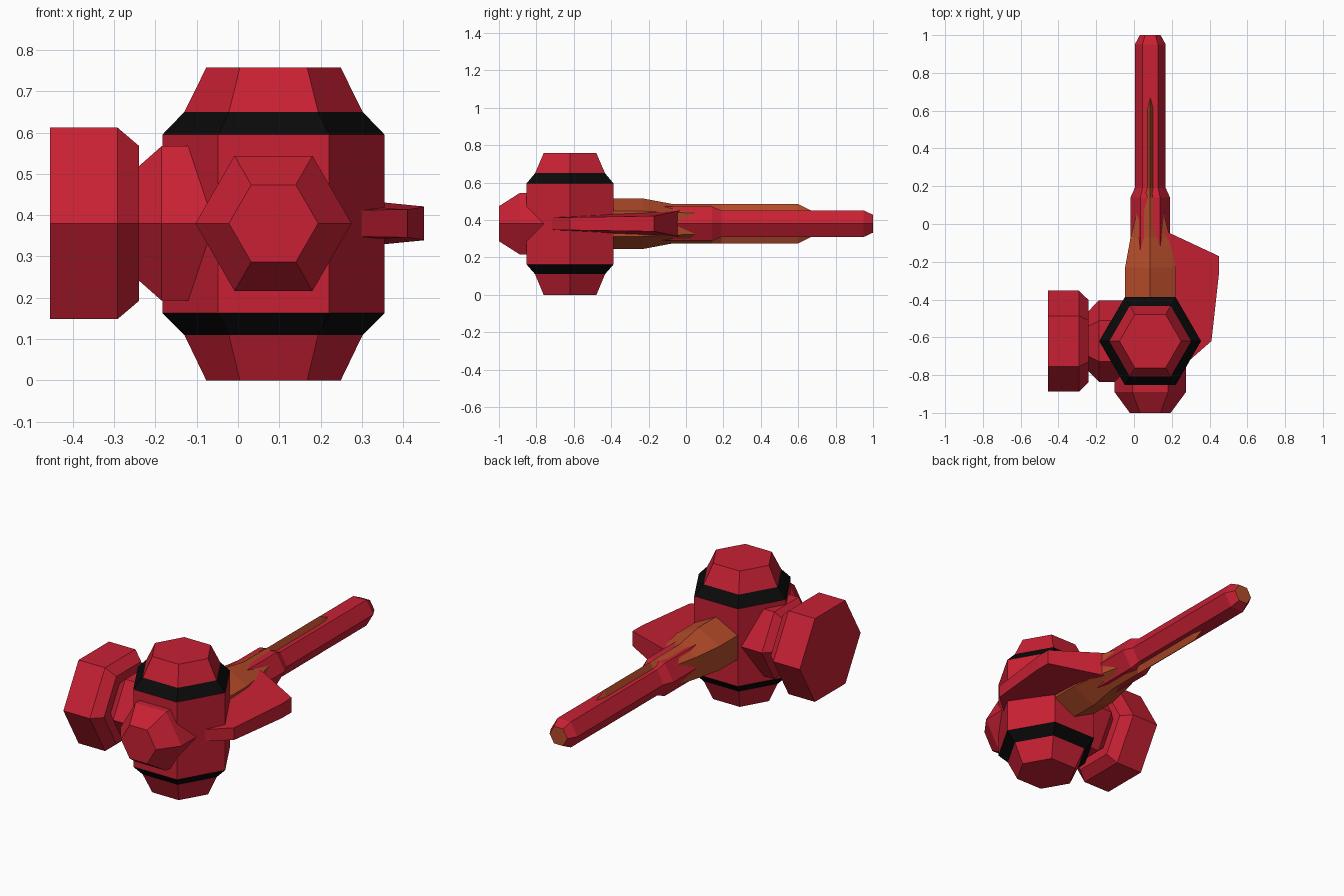
import bpy, bmesh
from math import sin, cos, radians
from mathutils import Vector

if "Cube" in bpy.data.objects:
    bpy.data.objects.remove(bpy.data.objects["Cube"])

CX, CY, CZ = 0.086, -0.62, 0.38   # centre of the drum


def material(name, rgb):
    m = bpy.data.materials.new(name)
    m.diffuse_color = (*rgb, 1)
    m.use_nodes = True
    m.node_tree.nodes["Principled BSDF"].inputs["Base Color"].default_value = m.diffuse_color
    return m


RED = material("red", (0.58, 0.015, 0.034))
BLACK = material("black", (0.003, 0.003, 0.003))
ORANGE = material("orange", (0.45, 0.07, 0.022))


def loft(name, rings, mats, accents=(), accent_cap=False):
    """Skin a list of equal point rings; accents = segments in second material."""
    bm = bmesh.new()
    loops = [[bm.verts.new(p) for p in ring] for ring in rings]
    n = len(loops[0])
    bm.faces.new(loops[0])
    end = bm.faces.new(loops[-1])
    if accent_cap:
        end.material_index = 1
    for k, (a, b) in enumerate(zip(loops, loops[1:])):
        for i in range(n):
            j = (i + 1) % n
            f = bm.faces.new((a[i], a[j], b[j], b[i]))
            f.material_index = 1 if k in accents else 0
    bmesh.ops.recalc_face_normals(bm, faces=bm.faces)
    mesh = bpy.data.meshes.new(name)
    bm.to_mesh(mesh)
    bm.free()
    for m in mats:
        mesh.materials.append(m)
    ob = bpy.data.objects.new(name, mesh)
    bpy.context.collection.objects.link(ob)
    return ob


def hex_rings(axis, profile):
    """Hexagon rings for (position, radius) pairs along x, y or z."""
    rings = []
    for t, r in profile:
        uv = [(r * cos(radians(60 * i)), r * sin(radians(60 * i))) for i in range(6)]
        if axis == "z":
            rings.append([(CX + u, CY + v, t) for u, v in uv])
        elif axis == "y":
            rings.append([(CX + u, t, CZ + v) for u, v in uv])
        else:
            rings.append([(t, CY + u, CZ + v) for u, v in uv])
    return rings


# Upright drum with two black bands
loft("drum", hex_rings("z", [(0, 0.163), (0.11, 0.216), (0.163, 0.269),
                             (0.595, 0.269), (0.65, 0.216), (0.757, 0.163)]),
     [RED, BLACK], accents=(1, 3))

# Front nose
loft("nose", hex_rings("y", [(-1.0, 0.108), (-0.89, 0.189), (-0.6, 0.189)]), [RED])

# Side wheel with its stepped hub
loft("side_wheel", hex_rings("x", [(-0.455, 0.268), (-0.292, 0.268), (-0.24, 0.217),
                                   (-0.24, 0.16), (-0.185, 0.216), (0.0, 0.216)]), [RED])

# Handle shaft with orange end face
loft("handle", hex_rings("y", [(-0.45, 0.105), (0.14, 0.105), (0.19, 0.082),
                               (0.95, 0.082), (1.0, 0.055)]),
     [RED, ORANGE], accent_cap=True)

# Orange collar narrowing into long ridges: (y, half width, shoulder, ridge height)
collar = [(-0.5, 0.133, 0.067, 0.135), (-0.23, 0.133, 0.067, 0.135),
          (-0.07, 0.104, 0.06, 0.105), (0.14, 0.05, 0.055, 0.105),
          (0.19, 0.024, 0.052, 0.105), (0.6, 0.024, 0.052, 0.105),
          (0.67, 0.018, 0.04, 0.07)]
loft("collar", [[(CX + u, y, CZ + v) for u, v in
                 ((0, p), (w, s), (w, -s), (0, -p), (-w, -s), (-w, s))]
                for y, w, s, p in collar], [ORANGE])

# Side blade, thicker towards the handle: (x, y, half thickness)
blade = [(0.086, 0.0, 0.077), (0.45, -0.17, 0.041), (0.45, -0.26, 0.04),
         (0.41, -0.62, 0.034), (0.25, -0.76, 0.031), (0.086, -0.7, 0.05)]
loft("side_blade", [[(x, y, CZ + s * h) for x, y, h in blade] for s in (-1, 1)], [RED])
